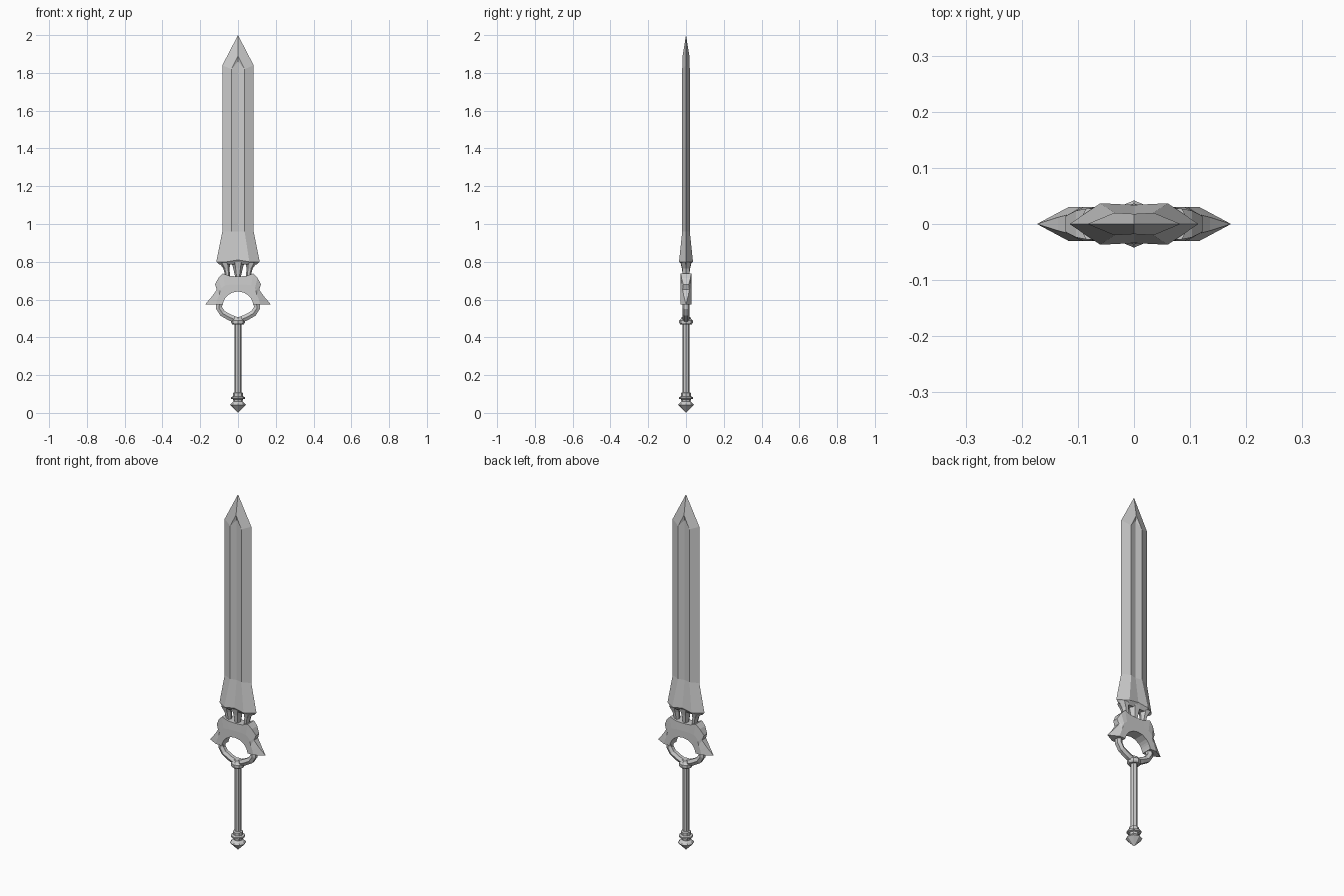
import bpy, bmesh, math

if "Cube" in bpy.data.objects:
    bpy.data.objects.remove(bpy.data.objects["Cube"])


def mesh_object(name, verts, faces, mirror=()):
    """Flat-faced mesh, optionally mirrored over the given axes."""
    me = bpy.data.meshes.new(name)
    me.from_pydata(verts, [], faces)
    bm = bmesh.new()
    bm.from_mesh(me)
    bmesh.ops.remove_doubles(bm, verts=bm.verts, dist=1e-5)
    bmesh.ops.recalc_face_normals(bm, faces=bm.faces)
    bm.to_mesh(me)
    bm.free()
    ob = bpy.data.objects.new(name, me)
    bpy.context.collection.objects.link(ob)
    if mirror:
        mod = ob.modifiers.new("mirror", 'MIRROR')
        mod.use_axis = ['X' in mirror, 'Y' in mirror, False]
        mod.merge_threshold = 0.0005
    return ob


def grid_faces(rows, cols):
    return [(r * cols + c, r * cols + c + 1, (r + 1) * cols + c + 1, (r + 1) * cols + c)
            for r in range(rows - 1) for c in range(cols - 1)]


def lathe(name, profile, sides=8):
    """Revolve (radius, z) rings around the z axis."""
    n = len(profile)
    verts = [(r * math.cos(2 * math.pi * s / sides), r * math.sin(2 * math.pi * s / sides), z)
             for s in range(sides + 1) for r, z in profile]
    return mesh_object(name, verts, grid_faces(sides + 1, n))


# Blade: one quarter with columns fuller centre, ridge, cutting edge
blade_rows = [
    [(0, 0, .785), (.05, 0, .785), (.10, 0, .785)],
    [(0, -.02, .785), (.05, -.02, .785), (.10, 0, .785)],
    [(0, -.034, .81), (.06, -.037, .80), (.115, 0, .80)],
    [(0, -.012, .96), (.035, -.02, .96), (.083, 0, .96)],
    [(0, -.012, 1.86), (.035, -.02, 1.82), (.083, 0, 1.84)],
    [(0, -.018, 1.89), (0, -.018, 1.89), (0, 0, 2.0)],
]
verts = [v for row in blade_rows for v in row]
# the first two rows share the edge vertex, and the last row closes at the tip
faces = []
for f in grid_faces(6, 3):
    unique = []
    for i in f:
        j = verts.index(verts[i])
        if j not in unique:
            unique.append(j)
    if len(unique) > 2:
        faces.append(unique)
mesh_object("blade", verts, faces, 'XY')


# Prongs joining the blade to the guard: (left x, right x, half depth, z) sections
def prong(name, sections, mirror):
    verts = []
    for x0, x1, d, z in sections:
        m, w = (x0 + x1) / 2, (x1 - x0) * .25
        verts += [(x0, 0, z), (m - w, -d, z), (m + w, -d, z),
                  (x1, 0, z), (m + w, d, z), (m - w, d, z), (x0, 0, z)]
    n = len(sections)
    caps = [tuple(range(6)), tuple(range((n - 1) * 7, (n - 1) * 7 + 6))]
    mesh_object(name, verts, grid_faces(n, 7) + caps, mirror)


prong("side_prong", [(.04, .10, .028, .795), (.045, .078, .02, .765), (.042, .066, .016, .72)], 'X')
prong("centre_prong", [(-.035, .035, .03, .80), (-.025, .025, .022, .765), (-.013, .013, .015, .71)], '')

# Winged guard: stations of inner hole edge, middle, outer edge (x, z) and outer depth
guard = [
    ((0, .643), (0, .68), (0, .722), .028),
    ((.03, .637), (.035, .68), (.045, .725), .028),
    ((.055, .622), (.07, .675), (.08, .738), .028),
    ((.066, .61), (.09, .66), (.103, .715), .024),
    ((.072, .60), (.095, .645), (.122, .68), .014),
    ((.077, .588), (.10, .625), (.112, .653), .018),
    ((.079, .582), (.11, .60), (.135, .62), .012),
    ((.08, .575), (.117, .575), (.173, .575), .0),
]
verts = []
for inner, mid, outer, d in guard:
    verts += [(inner[0], 0, inner[1]), (inner[0], -.03, inner[1]), (mid[0], -.03, mid[1]),
              (outer[0], -d, outer[1]), (outer[0], 0, outer[1])]
last = (len(guard) - 1) * 5
faces = grid_faces(len(guard) - 1, 5)
a = last - 5
faces += [(a, a + 1, last + 1, last), (a + 1, a + 2, last + 2, last + 1),
          (a + 2, a + 3, last + 3, last + 2), (a + 3, a + 4, last + 3),
          (last, last + 1, last + 2, last + 3)]
mesh_object("guard", verts, faces, 'XY')

# Curved arms from the collar up to the guard
path = [(.098, .595), (.100, .555), (.082, .527), (.045, .506), (0, .488)]
for side, sx in (("left", -1), ("right", 1)):
    cu = bpy.data.curves.new(side + "_arm", 'CURVE')
    cu.dimensions = '3D'
    cu.bevel_depth = .019
    cu.bevel_resolution = 1
    cu.use_fill_caps = True
    sp = cu.splines.new('POLY')
    sp.use_smooth = False
    sp.points.add(len(path) - 1)
    for p, (x, z) in zip(sp.points, path):
        p.co = (x * sx, 0, z, 1)
    bpy.context.collection.objects.link(bpy.data.objects.new(side + "_arm", cu))

# Collar, grip and pommel
lathe("collar", [(0, .468), (.03, .468), (.036, .476), (.036, .49), (.028, .497), (.022, .508), (0, .508)])
lathe("grip", [(0, .08), (.018, .08), (.018, .475), (0, .475)])
lathe("pommel", [(0, 0), (.006, .006), (.042, .042), (.036, .05), (.024, .06), (.026, .072),
                 (.037, .075), (.037, .084), (.026, .088), (.026, .105), (.018, .109), (0, .109)])
